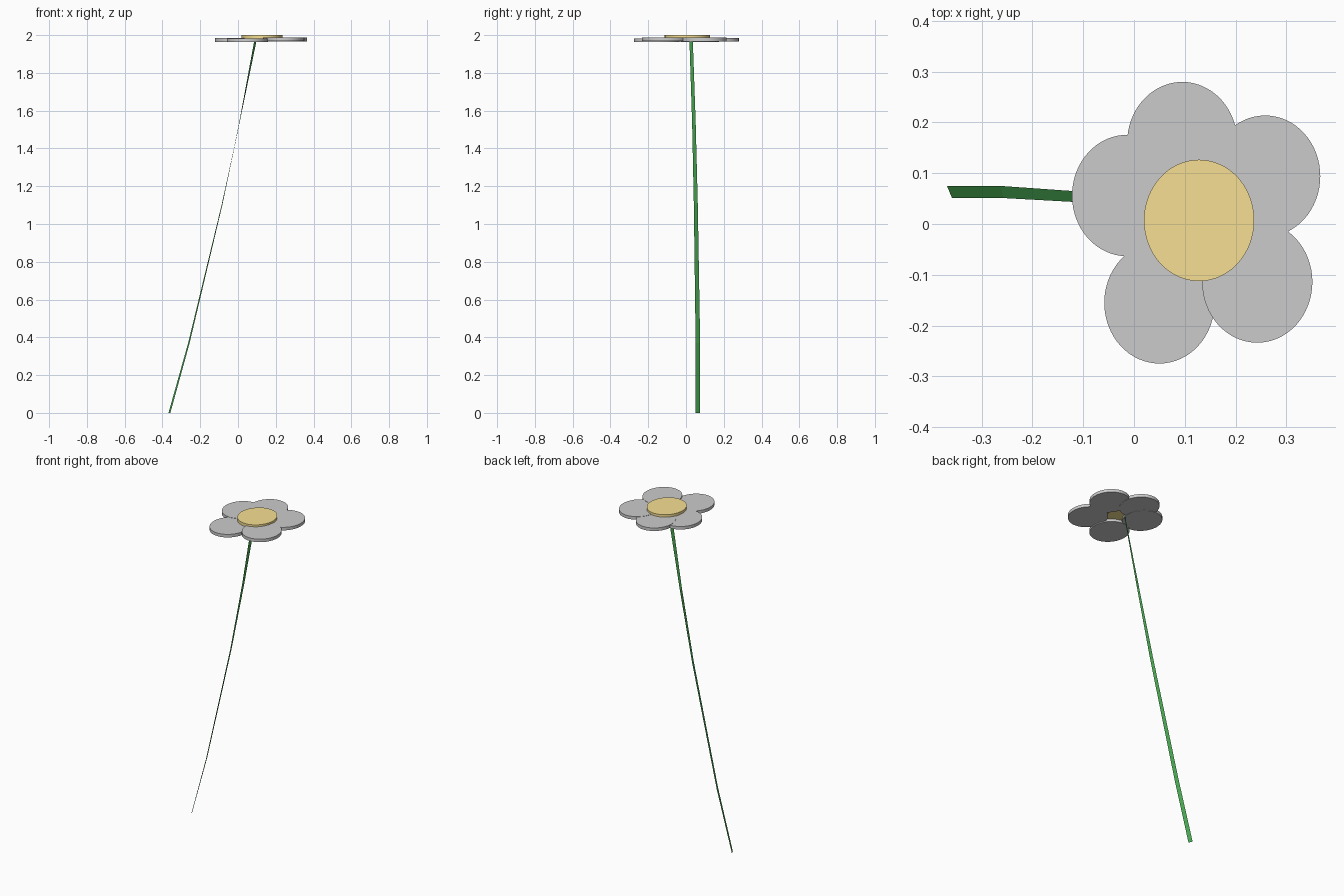
import bpy, bmesh
from mathutils import Vector

if "Cube" in bpy.data.objects:
    bpy.data.objects.remove(bpy.data.objects["Cube"])


def material(name, rgb):
    m = bpy.data.materials.new(name)
    m.diffuse_color = (*rgb, 1)
    m.use_nodes = True
    m.node_tree.nodes["Principled BSDF"].inputs["Base Color"].default_value = m.diffuse_color
    return m


gold = material("gold", (0.92, 0.74, 0.29))
green = material("green", (0.07, 0.42, 0.09))


def disc(name, x, y, z0, z1, mat=None):
    # Slightly oval flat disc between two heights
    bpy.ops.mesh.primitive_cylinder_add(vertices=64, radius=1, depth=1,
                                        location=(x, y, (z0 + z1) / 2))
    ob = bpy.context.object
    ob.name = name
    ob.scale = (0.1085, 0.1195, z1 - z0)
    bpy.ops.object.transform_apply(location=False, rotation=False, scale=True)
    bpy.ops.object.shade_smooth_by_angle()
    if mat:
        ob.data.materials.append(mat)
    return ob


# Flower head: centre and five overlapping petals, each a touch higher
disc("flower_centre", 0.128, 0.007, 1.979, 2.0, gold)
petals = [(0.05, -0.155), (-0.0135, 0.056), (0.095, 0.160),
          (0.258, 0.094), (0.2425, -0.114)]
for i, (x, y) in enumerate(petals):
    z = 1.963 + 0.0015 * i
    disc(f"petal_{i + 1}", x, y, z, z + 0.019)

# Stem: flat tapering blade that twists as it rises (centre, half width)
path = [((-0.363, 0.063, 0.0), (-0.005, 0.012)),
        ((-0.260, 0.063, 0.37), (-0.004, 0.012)),
        ((-0.085, 0.052, 1.10), (-0.002, 0.0105)),
        ((0.006, 0.042, 1.53), (0.001, 0.0095)),
        ((0.093, 0.027, 1.975), (0.006, 0.009))]
bm = bmesh.new()
rows = []
for c, (hx, hy) in path:
    c, h = Vector(c), Vector((hx, hy, 0))
    rows.append((bm.verts.new(c - h), bm.verts.new(c + h)))
for (a, b), (c, d) in zip(rows, rows[1:]):
    bm.faces.new((a, c, d, b))
bmesh.ops.reverse_faces(bm, faces=bm.faces[:])
mesh = bpy.data.meshes.new("stem")
bm.to_mesh(mesh)
bm.free()
mesh.materials.append(green)
stem = bpy.data.objects.new("stem", mesh)
bpy.context.collection.objects.link(stem)
